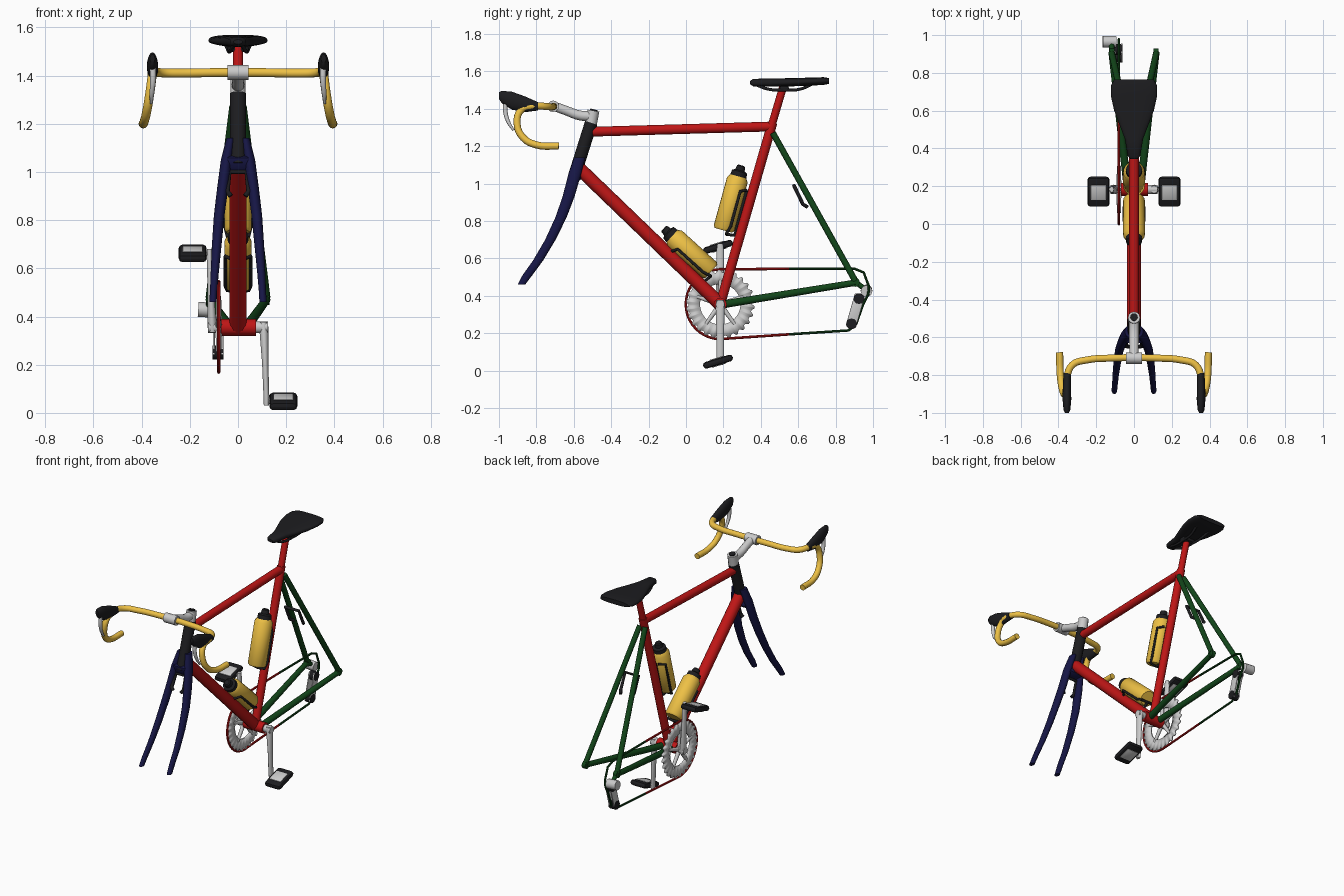
import bpy, bmesh
from math import sin, cos, pi, radians
from mathutils import Vector

if "Cube" in bpy.data.objects:
    bpy.data.objects.remove(bpy.data.objects["Cube"])


def mat(name, *c):
    m = bpy.data.materials.new(name)
    m.diffuse_color = (*c, 1)
    m.use_nodes = True
    m.node_tree.nodes["Principled BSDF"].inputs["Base Color"].default_value = m.diffuse_color
    return m


RED = mat("red", .52, .008, .008)
GREEN = mat("green", .006, .06, .01)
NAVY = mat("navy", .008, .008, .06)
YELLOW = mat("yellow", .85, .53, .06)
BLACK = mat("black", .012, .012, .014)


def finish(o, m):
    o.data.materials.clear()
    if m:
        o.data.materials.append(m)
    bpy.ops.object.select_all(action='DESELECT')
    o.select_set(True)
    bpy.context.view_layer.objects.active = o
    bpy.ops.object.shade_smooth_by_angle(angle=radians(40))
    return o


def tube(name, pts, r, m=None, smooth=False, res=4):
    """Round tube along points; r is one radius or one per point."""
    cu = bpy.data.curves.new(name, 'CURVE')
    cu.dimensions = '3D'
    cu.bevel_depth, cu.bevel_resolution = 1, res
    cu.use_fill_caps, cu.resolution_u = True, 6
    rs = r if isinstance(r, (list, tuple)) else [r] * len(pts)
    s = cu.splines.new('BEZIER' if smooth else 'POLY')
    ps = s.bezier_points if smooth else s.points
    ps.add(len(pts) - 1)
    for p, co, rad in zip(ps, pts, rs):
        p.co = co if smooth else (*co, 1)
        p.radius = rad
        if smooth:
            p.handle_left_type = p.handle_right_type = 'AUTO'
    o = bpy.data.objects.new(name, cu)
    bpy.context.collection.objects.link(o)
    bpy.ops.object.select_all(action='DESELECT')
    o.select_set(True)
    bpy.context.view_layer.objects.active = o
    bpy.ops.object.convert(target='MESH')
    return finish(bpy.context.object, m)


def mesh_object(name, bm, m):
    bmesh.ops.recalc_face_normals(bm, faces=bm.faces)
    me = bpy.data.meshes.new(name)
    bm.to_mesh(me)
    bm.free()
    o = bpy.data.objects.new(name, me)
    bpy.context.collection.objects.link(o)
    return finish(o, m)


def loft(name, axis, secs, m=None, n=20, power=1.0):
    """Skin oval sections (position, centre a, centre b, radius a, radius b)."""
    bm, rings = bmesh.new(), []
    sp = lambda v: abs(v) ** power * (1 if v >= 0 else -1)
    for t, a, b, ra, rb in secs:
        ring = []
        for i in range(n):
            u = a + ra * sp(cos(2 * pi * i / n))
            v = b + rb * sp(sin(2 * pi * i / n))
            ring.append(bm.verts.new((u, t, v) if axis == 'y' else (u, v, t)))
        rings.append(ring)
    for p, q in zip(rings, rings[1:]):
        for i in range(n):
            bm.faces.new((p[i], p[i - 1], q[i - 1], q[i]))
    bm.faces.new(rings[0])
    bm.faces.new(rings[-1])
    return mesh_object(name, bm, m)


def box(name, loc, size, m=None, tilt=0, bevel=.01):
    bm = bmesh.new()
    bmesh.ops.create_cube(bm, size=1)
    bmesh.ops.scale(bm, vec=size, verts=bm.verts)
    bmesh.ops.bevel(bm, geom=bm.edges[:], offset=bevel, segments=2, affect='EDGES', profile=.5)
    o = mesh_object(name, bm, m)
    o.location, o.rotation_euler.x = loc, tilt
    return o


BY, BZ = .183, .355      # bottom bracket centre

# Main frame
tube("seat_tube", [(0, BY, BZ), (0, .462, 1.325)], .026, RED)
tube("seat_post", [(0, .455, 1.3), (0, .52, 1.52)], .021, RED)
tube("top_tube", [(0, -.52, 1.277), (0, .455, 1.305)], .026, RED)
tube("down_tube", [(0, -.575, 1.085), (0, BY, BZ)], .036, RED)
tube("bottom_bracket", [(-.07, BY, BZ), (.075, BY, BZ)], .035, RED)
tube("head_tube", [(0, -.507, 1.325), (0, -.60, 1.03)], .034, BLACK)

# Rear triangle, fork and brakes
for s, side in ((1, "left"), (-1, "right")):
    tube(f"seat_stay_{side}", [(s * .02, .465, 1.27), (s * .118, .905, .48)], .017, GREEN)
    tube(f"chain_stay_{side}", [(s * .035, BY + .02, BZ), (s * .118, .905, .47)], [.021, .017], GREEN)
    tube(f"dropout_{side}", [(s * .104, .905, .472), (s * .13, .905, .472)], .024, GREEN)
    loft(f"fork_blade_{side}", 'z', [
        (1.14, s * .03, -.568, .018, .03), (1.05, s * .048, -.595, .023, .034),
        (.93, s * .064, -.628, .023, .032), (.82, s * .078, -.668, .022, .03),
        (.70, s * .088, -.725, .02, .028), (.59, s * .096, -.79, .017, .027),
        (.51, s * .101, -.848, .015, .026), (.46, s * .104, -.88, .015, .02)], NAVY)
box("fork_crown", (0, -.595, 1.04), (.1, .06, .06), NAVY, .3)
tube("rear_brake", [(-.035, .648, .875), (-.05, .625, .89), (-.05, .577, .99), (.05, .577, .99),
                    (.05, .625, .89), (.035, .648, .875)], .01, BLACK)
tube("front_brake", [(-.03, -.65, .9), (-.045, -.645, .92), (-.035, -.61, 1.0), (.035, -.61, 1.0),
                     (.045, -.645, .92), (.03, -.65, .9)], .011, BLACK)

# Stem
tube("stem_quill", [(0, -.51, 1.31), (0, -.495, 1.39)], .032)
tube("stem_cap", [(0, -.495, 1.385), (0, -.492, 1.397)], .02, BLACK)
tube("stem_arm", [(0, -.50, 1.36), (0, -.57, 1.365), (0, -.64, 1.39), (0, -.71, 1.415)],
     [.028, .026, .025, .025], smooth=True)
tube("bar_clamp", [(-.043, -.71, 1.413), (.043, -.71, 1.413)], .031)

# Handlebar, hoods and levers
half = [(.12, -.71, 1.412), (.25, -.72, 1.41), (.325, -.745, 1.412), (.355, -.81, 1.415),
        (.357, -.88, 1.395), (.367, -.903, 1.32), (.38, -.87, 1.245), (.39, -.80, 1.207),
        (.394, -.68, 1.2)]
bar = [(-x, y, z) for x, y, z in half[::-1]] + half
tube("handlebar", bar, .019, YELLOW, smooth=True)
for s, side in ((1, "left"), (-1, "right")):
    loft(f"brake_hood_{side}", 'y', [
        (-1.0, s * .355, 1.47, .01, .018), (-.985, s * .355, 1.463, .018, .033),
        (-.93, s * .355, 1.443, .023, .048), (-.86, s * .355, 1.424, .022, .042),
        (-.79, s * .353, 1.413, .02, .022)], BLACK)
    tube(f"brake_lever_{side}", [(s * .353, -.965, 1.43), (s * .353, -.965, 1.38),
                                 (s * .357, -.95, 1.33), (s * .36, -.922, 1.285)],
         [.013, .012, .01, .006], smooth=True)

# Saddle and rails
loft("saddle", 'y', [
    (.343, 0, 1.54, .018, .009), (.36, 0, 1.54, .033, .02), (.45, 0, 1.54, .048, .022),
    (.52, 0, 1.541, .075, .022), (.60, 0, 1.543, .105, .022), (.68, 0, 1.546, .123, .021),
    (.735, 0, 1.548, .121, .021), (.765, 0, 1.549, .105, .015)], BLACK, n=28, power=.75)
for s, side in ((1, "left"), (-1, "right")):
    tube(f"saddle_rail_{side}", [(s * .015, .37, 1.53), (s * .03, .44, 1.505), (s * .035, .52, 1.50),
                                 (s * .04, .61, 1.505), (s * .055, .69, 1.54)], .008, BLACK, smooth=True)
box("saddle_clamp", (0, .525, 1.51), (.09, .05, .025), BLACK)

# Chainring with teeth, spokes and hub
bm = bmesh.new()
n, CX = 104, -.08
outer, inner = [], []
for i in range(n):
    a = 2 * pi * i / n
    r = (.17, .17, .185, .185)[i % 4]
    outer.append(bm.verts.new((CX, BY + r * cos(a), BZ + r * sin(a))))
    inner.append(bm.verts.new((CX, BY + .108 * cos(a), BZ + .108 * sin(a))))
for i in range(n):
    bm.faces.new((outer[i - 1], outer[i], inner[i], inner[i - 1]))
ring = mesh_object("chainring", bm, None)
sol = ring.modifiers.new("thickness", 'SOLIDIFY')
sol.thickness, sol.offset = .012, 0
for k in range(5):
    a = 2 * pi * k / 5 + pi / 2
    tube(f"chainring_spoke_{k + 1}", [(CX, BY, BZ), (CX, BY + .13 * cos(a), BZ + .13 * sin(a))], [.014, .01])
tube("crank_axle", [(-.125, BY, BZ), (.125, BY, BZ)], .024)

# Cranks and pedals
for s, side in ((1, "left"), (-1, "right")):
    d = -s
    loft(f"crank_arm_{side}", 'z', [
        (BZ - d * .022, s * .106, BY, .017, .02), (BZ, s * .107, BY, .019, .025),
        (BZ + d * .15, s * .113, BY, .013, .02), (BZ + d * .29, s * .118, BY, .012, .02),
        (BZ + d * .325, s * .118, BY, .011, .015)])
    pz, py = BZ + d * .307, BY - .012
    tube(f"pedal_axle_{side}", [(s * .11, BY, pz), (s * .2, BY, pz)], .012)
    o = box(f"pedal_{side}", (s * .188, py, pz), (.116, .165, .036), BLACK, radians(17), .016)
    box(f"pedal_plate_{side}", (s * .188, py, pz), (.085, .085, .044), None, radians(17), .006)

# Chain: red around the ring, green at the back
front = [(CX, .55, .545)] + [(CX, BY + .184 * cos(a), BZ + .186 * sin(a))
                             for a in [pi / 2 + pi * i / 20 for i in range(21)]] + [(CX, .55, .194)]
tube("chain_front", front, .007, RED, res=2)
tube("chain_rear", [(CX, .55, .194), (CX, .87, .215), (CX, .91, .25), (CX, .945, .35), (CX, .975, .41),
                    (CX, .978, .45), (CX, .95, .525), (CX, .90, .545), (CX, .55, .545)], .007, GREEN, res=2)

# Derailleur
tube("derailleur_body", [(-.165, .965, .43), (-.095, .965, .425)], .031)
tube("derailleur_hanger", [(-.118, .905, .475), (-.118, .965, .43)], .014, GREEN)
for x, side in ((-.1, "outer"), (-.065, "inner")):
    o = box(f"derailleur_cage_{side}", (x, .905, .32), (.008, .055, .18), None, -.28, .003)
for k, (y, z) in enumerate([(.925, .385), (.885, .25)]):
    tube(f"jockey_wheel_{k + 1}", [(-.105, y, z), (-.06, y, z)], .029, BLACK)


# Bottles with cages
def bottle(name, base, top, back):
    base, top = Vector(base), Vector(top)
    ax, bk = (top - base).normalized(), Vector(back).normalized()
    L = (top - base).length
    at = lambda t: base + ax * t
    tube(f"{name}_body", [at(t) for t in (0, .012, L - .02, L)], [.048, .057, .057, .043], YELLOW, res=8)
    tube(f"{name}_cap", [at(t) for t in (L - .004, L + .025, L + .032, L + .055, L + .06)],
         [.044, .042, .026, .022, .015], BLACK, res=8)
    X = Vector((1, 0, 0))
    for s, side in ((1, "left"), (-1, "right")):
        tube(f"{name}_cage_{side}", [at(-.015) + bk * .02, at(-.01) + X * s * .045 + bk * .02,
                                     at(.03) + X * s * .052 + bk * .032,
                                     at(L * .75) + X * s * .052 + bk * .032,
                                     at(L * .8) + X * s * .02 + bk * .062], .008, BLACK)
    tube(f"{name}_cage_spine", [at(-.015) + bk * .02, at(-.01) + bk * .064, at(L * .8) + bk * .064], .009, BLACK)


bottle("seat_bottle", (0, .2, .75), (0, .28, 1.04), (0, .96, -.275))
bottle("down_bottle", (0, .135, .53), (0, -.075, .72), (0, -.69, -.72))
